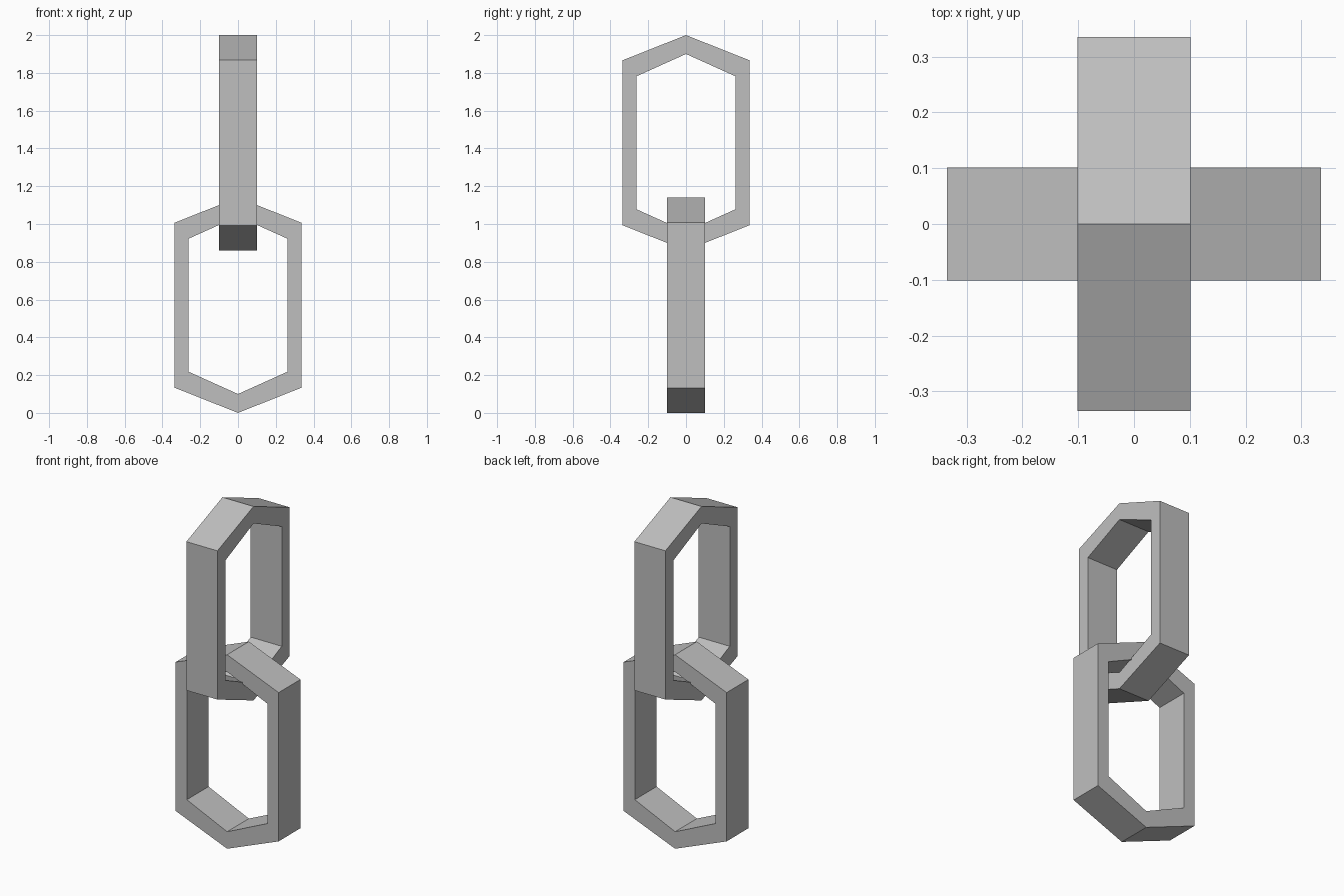
import bpy
import bmesh
from math import pi
from mathutils import Matrix

cube = bpy.data.objects.get("Cube")
if cube:
    bpy.data.objects.remove(cube, do_unlink=True)

# Plain grey metal
grey = bpy.data.materials.new("grey_metal")
grey.use_nodes = True
colour = (0.52, 0.52, 0.52, 1)
grey.diffuse_color = colour
grey.node_tree.nodes["Principled BSDF"].inputs["Base Color"].default_value = colour

HALF_DEPTH = 0.101


def hexagon(half_width, shoulder, tip):
    """Upright hexagon around the link's centre, as (across, up) pairs."""
    return [(0, -tip), (half_width, -shoulder), (half_width, shoulder),
            (0, tip), (-half_width, shoulder), (-half_width, -shoulder)]


def chain_link(name, height, turn):
    """Six-sided flat-faced ring, extruded through its depth."""
    bm = bmesh.new()
    outer = hexagon(0.335, 0.437, 0.57)
    inner = hexagon(0.262, 0.352, 0.47)
    loops = [[bm.verts.new((x, y, z)) for x, z in ring]
             for ring, y in ((outer, -HALF_DEPTH), (outer, HALF_DEPTH),
                             (inner, HALF_DEPTH), (inner, -HALF_DEPTH))]
    for k, loop in enumerate(loops):
        following = loops[(k + 1) % 4]
        for i in range(6):
            j = (i + 1) % 6
            bm.faces.new((loop[i], loop[j], following[j], following[i]))
    bmesh.ops.recalc_face_normals(bm, faces=bm.faces[:])
    bm.transform(Matrix.Rotation(turn, 4, "Z"))
    mesh = bpy.data.meshes.new(name)
    bm.to_mesh(mesh)
    bm.free()
    mesh.materials.append(grey)
    link = bpy.data.objects.new(name, mesh)
    link.location.z = height
    bpy.context.collection.objects.link(link)


# Two interlocked links at right angles
chain_link("lower_link", 0.57, 0)
chain_link("upper_link", 1.43, pi / 2)
